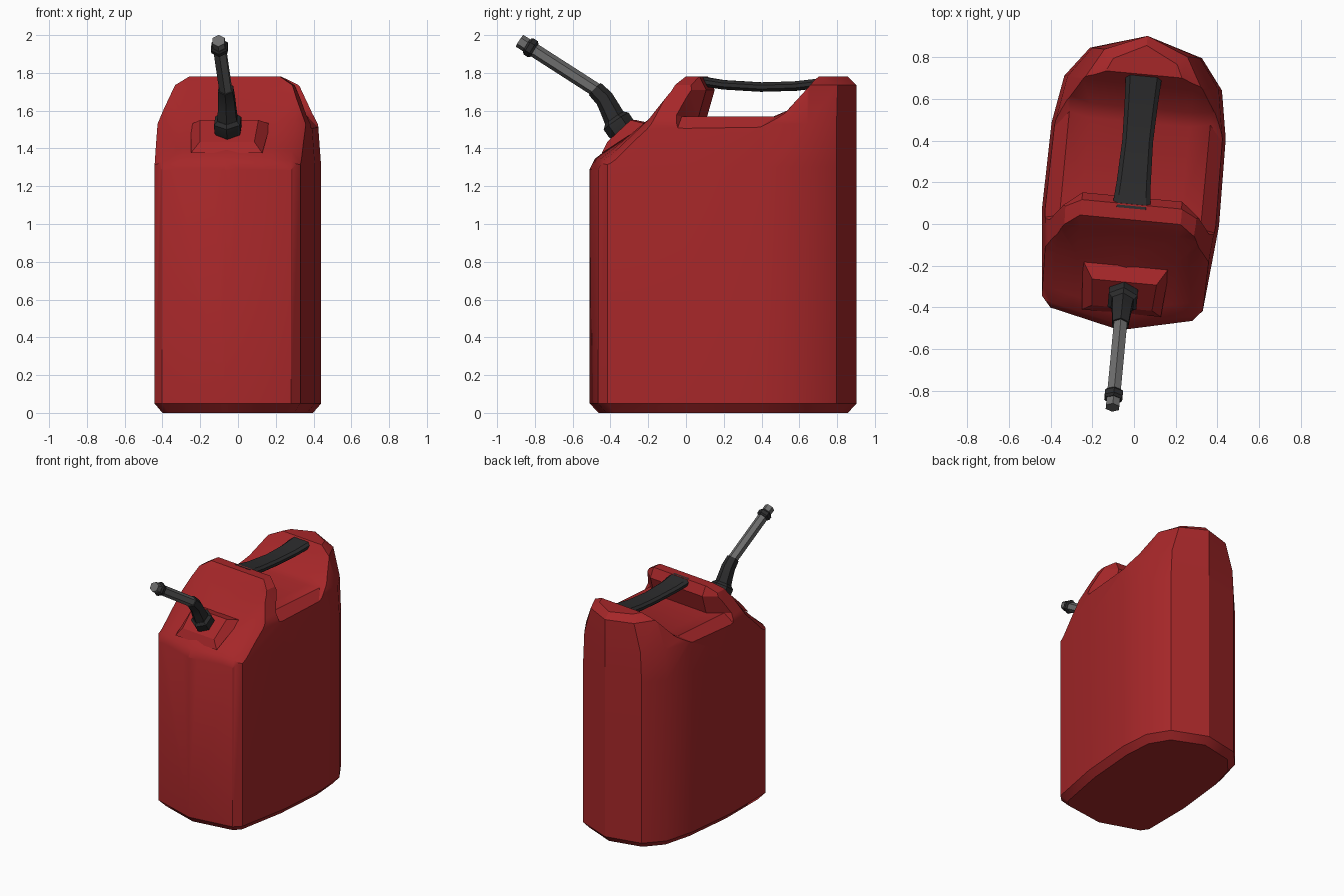
import bpy, bmesh, math
from mathutils import Matrix, Vector

if "Cube" in bpy.data.objects:
    bpy.data.objects.remove(bpy.data.objects["Cube"])

# The whole can is turned slightly about z
PLACE = Matrix.Translation((-0.02, 0, 0)) @ Matrix.Rotation(math.radians(-5.4), 4, 'Z')


def material(name, c):
    m = bpy.data.materials.new(name)
    m.diffuse_color = (*c, 1)
    m.use_nodes = True
    m.node_tree.nodes["Principled BSDF"].inputs["Base Color"].default_value = m.diffuse_color
    return m


RED = material("red_plastic", (0.38, 0.02, 0.022))
BLACK = material("black_plastic", (0.025, 0.025, 0.026))
GREY = material("grey_plastic", (0.15, 0.15, 0.15))


def loft(name, rings, mat, tri=False):
    """Skin closed rings of equal length and cap both ends."""
    bm = bmesh.new()
    rows = [[bm.verts.new(PLACE @ Vector(p)) for p in r] for r in rings]
    n = len(rows[0])
    for a, b in zip(rows, rows[1:]):
        for i in range(n):
            j = (i + 1) % n
            bm.faces.new((a[i], a[j], b[j], b[i]))
    bm.faces.new(rows[0])
    bm.faces.new(rows[-1])
    bmesh.ops.recalc_face_normals(bm, faces=bm.faces)
    if tri:
        bmesh.ops.triangulate(bm, faces=bm.faces)
    me = bpy.data.meshes.new(name)
    bm.to_mesh(me)
    bm.free()
    ob = bpy.data.objects.new(name, me)
    bpy.context.collection.objects.link(ob)
    me.materials.append(mat)
    return ob


def smooth(ob, angle=30):
    bpy.ops.object.select_all(action='DESELECT')
    ob.select_set(True)
    bpy.context.view_layer.objects.active = ob
    bpy.ops.object.shade_smooth_by_angle(angle=math.radians(angle))


def tube(name, path, mat, sides=6):
    """Path entries are (y, z, radius), bent in the yz plane."""
    rings = []
    for i, (y, z, r) in enumerate(path):
        a, b = path[max(i - 1, 0)], path[min(i + 1, len(path) - 1)]
        t = Vector((0, b[0] - a[0], b[1] - a[1])).normalized()
        nrm = Vector((0, -t.z, t.y))
        rings.append([Vector((0, y, z)) + r * (math.cos(k) * Vector((1, 0, 0)) + math.sin(k) * nrm)
                      for k in (math.tau * (s + 0.5) / sides for s in range(sides))])
    ob = loft(name, rings, mat)
    smooth(ob)
    return ob


# Body: plan outline lofted upwards with narrowing shoulders
half = [(0, -.512), (.342, -.435), (.388, -.382), (.427, .03), (.42, .45),
        (.38, .68), (.27, .825), (0, .907)]
plan = half + [(-x, y) for x, y in half[-2:0:-1]]
levels = [(0, .9, .935), (.05, 1, 1), (1.3, 1, 1), (1.53, .96, 1), (1.735, .74, 1), (1.78, .57, .935)]
body = loft("can_body", [[(x * sx, .2 + (y - .2) * sy, z) for x, y in plan]
                         for z, sx, sy in levels], RED)

# Side profile with sloped front and hand opening: centre, shoulder and rim versions
start, end = [(-.7, -.1), (-.58, 1.15)], [(1, 1.79), (1, -.1)]
inner = [(-.485, 1.345), (-.42, 1.395), (-.17, 1.56), (-.04, 1.715), (.03, 1.79), (.09, 1.79),
         (.13, 1.71), (.09, 1.57), (.49, 1.57), (.56, 1.60), (.67, 1.72), (.73, 1.79)]
mid = [(-.485, 1.335), (-.42, 1.385), (-.17, 1.55), (-.05, 1.70), (-.02, 1.75), (.02, 1.76),
       (.05, 1.71), (.01, 1.57), (.51, 1.57), (.57, 1.60), (.67, 1.71), (.74, 1.79)]
outer = [(-.485, 1.28), (-.42, 1.31), (-.17, 1.47), (-.08, 1.58), (-.06, 1.62), (-.05, 1.62),
         (-.04, 1.58), (-.01, 1.49), (.40, 1.49), (.54, 1.55), (.68, 1.70), (.74, 1.79)]
sections = [(0, inner), (.24, inner), (.34, mid), (.43, outer)]
sections = [(-u, p) for u, p in sections[:0:-1]] + sections
rings = []
for u, prof in sections:
    pts = start + prof + end
    rings.append([(u, y + (.22 * abs(u) if 1 <= i <= 3 else 0), z) for i, (y, z) in enumerate(pts)])
cutter = loft("profile_cutter", rings, RED, tri=True)
cutter.hide_render = True

mod = body.modifiers.new("profile", 'BOOLEAN')
mod.operation = 'INTERSECT'
mod.solver = 'EXACT'
mod.object = cutter
bpy.context.view_layer.objects.active = body
bpy.ops.object.modifier_apply(modifier=mod.name)
bpy.data.objects.remove(cutter)
smooth(body)

# Raised pad under the spout
pad = loft("spout_pad", [
    [(-.21, -.19, 1.53), (.21, -.19, 1.53), (.19, -.43, 1.375), (-.19, -.43, 1.375)],
    [(-.155, -.28, 1.55), (.155, -.28, 1.55), (.145, -.405, 1.435), (-.145, -.405, 1.435)]], RED)

# Handle: chamfered bar, slightly sagging and waisted
rings = []
for y, top, w in [(.075, 1.782, .092), (.2, 1.762, .082), (.4, 1.75, .074), (.58, 1.755, .08), (.728, 1.772, .088)]:
    prof = [(-w * .75, 0), (w * .75, 0), (w, -.015), (w, -.035), (w * .75, -.05), (-w * .75, -.05),
            (-w, -.035), (-w, -.015)]
    rings.append([(x, y, top + dz) for x, dz in prof])
smooth(loft("handle", rings, BLACK))

# Spout: collar, bent neck, tube and tip ring
tube("spout_collar", [(-.325, 1.475, .066), (-.345, 1.505, .08), (-.372, 1.545, .08), (-.383, 1.56, .06)], BLACK)
tube("spout_neck", [(-.365, 1.53, .062), (-.405, 1.61, .054), (-.435, 1.665, .05), (-.485, 1.715, .045)], BLACK)
tube("spout_tube", [(-.455, 1.695, .037), (-.885, 1.97, .037)], GREY)
tube("spout_tip_ring", [(-.805, 1.92, .04), (-.815, 1.926, .05), (-.837, 1.94, .05), (-.847, 1.946, .04)], BLACK)
